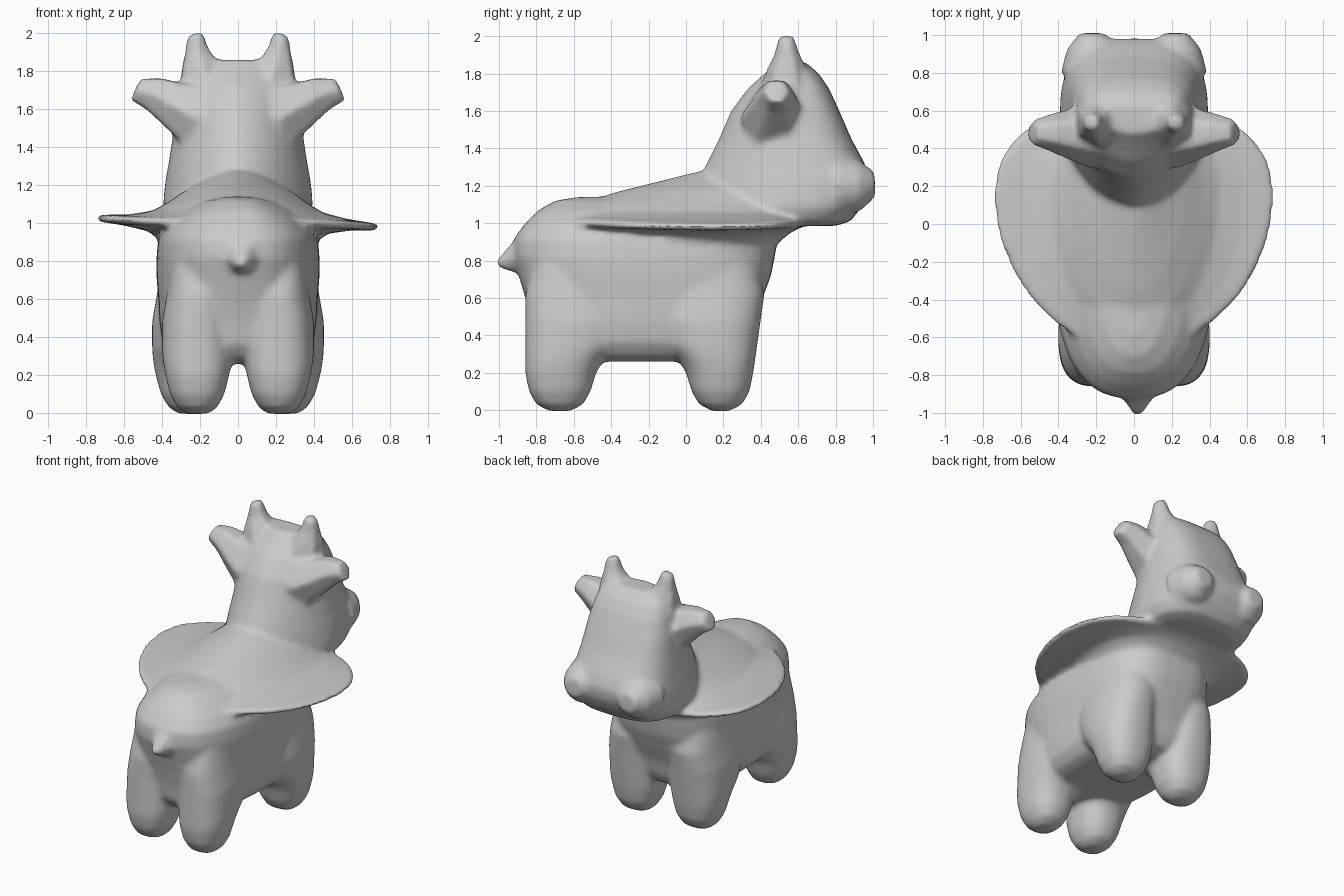
import bpy, bmesh, math
from mathutils import Vector

SEG = 40
bm = bmesh.new()


def spow(v, e):
    return math.copysign(abs(v) ** e, v)


def skin(rings):
    """Bridge rings of points into a closed solid."""
    vr = [[bm.verts.new(p) for p in r] for r in rings]
    n = len(vr[0])
    faces = []
    for a, b in zip(vr, vr[1:]):
        for i in range(n):
            j = (i + 1) % n
            faces.append(bm.faces.new((a[i], a[j], b[j], b[i])))
    faces.append(bm.faces.new(vr[0][::-1]))
    faces.append(bm.faces.new(vr[-1]))
    bmesh.ops.recalc_face_normals(bm, faces=faces)


def slices(rows, n_back, n_front, mid=0.5, tilt=0.0):
    """Stack of superellipses: (z, y back, y front, half width[, x centre])."""
    rings = []
    for z, y0, y1, hx, *cx in rows:
        ym = y0 + (y1 - y0) * mid
        ring = []
        for i in range(SEG):
            a = 2 * math.pi * i / SEG
            c, s = math.cos(a), math.sin(a)
            e = 2 / (n_front if s > 0 else n_back)
            ry = (y1 - ym) if s > 0 else (ym - y0)
            x = hx * spow(c, e)
            ring.append(((cx[0] if cx else 0) + x, ym + ry * spow(s, e),
                         z + tilt * spow(-x, 3)))
        rings.append(ring)
    skin(rings)


def spike(points, sides=8):
    """Faceted taper through (x, y, z, radius) points."""
    p = [Vector(q[:3]) for q in points]
    q = (p[-1] - p[0]).to_track_quat('Z', 'Y')
    skin([[c + q @ Vector((k[3] * math.cos(2 * math.pi * i / sides),
                           k[3] * math.sin(2 * math.pi * i / sides), 0))
           for i in range(sides)] for c, k in zip(p, points)])


# Torso
slices([(0.26, -0.66, 0.20, 0.27), (0.29, -0.76, 0.29, 0.345), (0.36, -0.81, 0.33, 0.395),
        (0.48, -0.83, 0.36, 0.415), (0.60, -0.86, 0.41, 0.42), (0.72, -0.895, 0.455, 0.43),
        (0.82, -0.925, 0.475, 0.43), (0.92, -0.92, 0.49, 0.42), (1.00, -0.86, 0.52, 0.375),
        (1.07, -0.79, 0.5, 0.29), (1.12, -0.70, 0.45, 0.19), (1.14, -0.58, 0.40, 0.09)],
       2.6, 3.0, 0.58)

# Saddle flange spreading from the back
slices([(0.90, -0.50, 0.50, 0.41), (0.95, -0.58, 0.56, 0.47), (0.975, -0.64, 0.61, 0.60),
        (0.985, -0.68, 0.64, 0.74), (1.02, -0.68, 0.64, 0.74), (1.033, -0.66, 0.63, 0.58),
        (1.06, -0.62, 0.62, 0.45), (1.11, -0.55, 0.60, 0.365), (1.17, -0.36, 0.58, 0.28),
        (1.22, -0.16, 0.56, 0.20), (1.275, 0.06, 0.5, 0.12)], 1.9, 2.4, 0.62, 0.06)

# Head with broad muzzle, flaring into the saddle at the neck
slices([(0.985, 0.22, 0.80, 0.28), (1.01, 0.10, 0.88, 0.36), (1.08, 0.06, 0.935, 0.395),
        (1.16, 0.06, 0.975, 0.39), (1.24, 0.075, 0.985, 0.38), (1.32, 0.11, 0.955, 0.365),
        (1.45, 0.175, 0.885, 0.345), (1.60, 0.24, 0.82, 0.325), (1.72, 0.33, 0.765, 0.295),
        (1.80, 0.42, 0.71, 0.265), (1.86, 0.48, 0.64, 0.20)], 1.7, 3.0, 0.55)

for s in (-1, 1):
    # Legs, running up into the flanks and widening into the belly arch (k = inward side)
    for y0, y1, c, w, k in ((-0.86, -0.49, 0.215, 0.172, 1), (0.01, 0.36, 0.25, 0.188, -1)):
        rows = []
        for z, shrink, wide, grow, chest in (
                (-0.005, 0.13, 0.35, 0, 0), (0.03, 0.06, 0.62, 0, 0), (0.10, 0.02, 0.84, 0, 0),
                (0.20, 0, 0.98, 0.01, 0), (0.27, 0, 1.05, 0.05, 0.01), (0.34, 0, 1.08, 0.12, 0.02),
                (0.48, 0, 1.08, 0.18, 0.04), (0.62, 0, 1.03, 0.2, 0.06), (0.82, 0.05, 0.85, 0.15, 0.06)):
            back = y0 + shrink - (grow if k < 0 else 0)
            front = y1 - shrink + (grow if k > 0 else chest)
            rows.append((z, back, front, w * wide, s * (c - (0.015 if z > 0.5 else 0))))
        slices(rows, 2.4, 2.4)
    # Horns
    spike([(s * 0.175, 0.54, 1.72, 0.15), (s * 0.20, 0.54, 1.83, 0.11),
           (s * 0.218, 0.54, 1.91, 0.07), (s * 0.225, 0.535, 2.0, 0.047)], 6)
    # Ears
    spike([(s * 0.20, 0.47, 1.55, 0.19), (s * 0.34, 0.475, 1.625, 0.14),
           (s * 0.44, 0.485, 1.68, 0.105), (s * 0.54, 0.485, 1.705, 0.07)], 6)
    # Muzzle bumps
    spike([(s * 0.22, 0.80, 1.2, 0.17), (s * 0.22, 0.93, 1.2, 0.135),
           (s * 0.22, 1.01, 1.21, 0.07)], 16)

# Tail nub
spike([(0.02, -0.80, 0.84, 0.17), (0.02, -0.93, 0.805, 0.08), (0.02, -1.01, 0.78, 0.025)], 6)

mesh = bpy.data.meshes.new("horned_calf")
bm.to_mesh(mesh)
bm.free()
calf = bpy.data.objects.new("horned_calf", mesh)
bpy.context.collection.objects.link(calf)

# Fuse the parts into one soft skin
r = calf.modifiers.new("fuse", 'REMESH')
r.mode = 'VOXEL'
r.voxel_size = 0.016
sm = calf.modifiers.new("soften", 'SMOOTH')
sm.factor = 0.5
sm.iterations = 14

bpy.context.view_layer.objects.active = calf
calf.select_set(True)
bpy.ops.object.convert(target='MESH')
bpy.ops.object.shade_smooth_by_angle(angle=math.radians(40))
